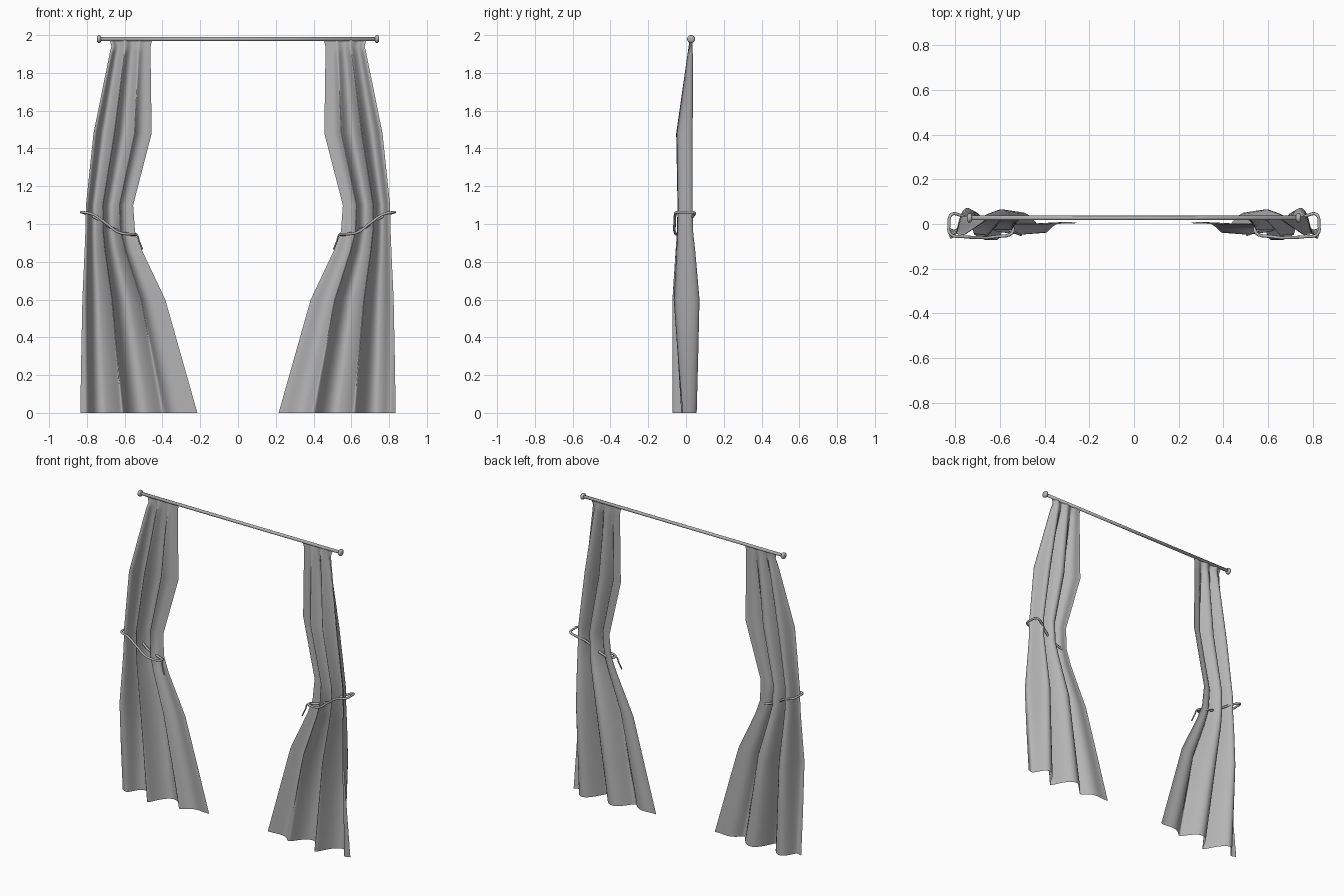
import bpy, bmesh, math
from mathutils import Vector

cube = bpy.data.objects.get("Cube")
if cube:
    bpy.data.objects.remove(cube, do_unlink=True)

grey = bpy.data.materials.new("plain_grey")
grey.use_nodes = True
colour = (0.46, 0.46, 0.46, 1)
grey.diffuse_color = colour
grey.node_tree.nodes["Principled BSDF"].inputs["Base Color"].default_value = colour

ROD_Y, ROD_Z = 0.027, 1.979


def add_object(name, bm):
    mesh = bpy.data.meshes.new(name)
    bm.to_mesh(mesh)
    bm.free()
    mesh.materials.append(grey)
    for poly in mesh.polygons:
        poly.use_smooth = True
    obj = bpy.data.objects.new(name, mesh)
    bpy.context.collection.objects.link(obj)
    return obj


def smooth(t):
    t = min(max(t, 0), 1)
    return t * t * (3 - 2 * t)


# Curtain rows: height, inner x, outer x, middle y, fold depth, inner edge y, outer edge y
ROWS = [
    (0.00, 0.215, 0.835, -0.007, 0.064, 0.005, -0.015),
    (0.30, 0.300, 0.830, -0.003, 0.068, 0.003, -0.042),
    (0.60, 0.385, 0.824, 0.000, 0.072, 0.000, -0.065),
    (0.86, 0.508, 0.812, -0.003, 0.052, 0.000, -0.050),
    (0.96, 0.545, 0.808, -0.005, 0.043, 0.003, -0.045),
    (1.10, 0.555, 0.805, -0.005, 0.040, 0.010, -0.043),
    (1.48, 0.457, 0.765, -0.008, 0.044, 0.030, -0.050),
    (1.90, 0.463, 0.680, 0.022, 0.014, 0.030, 0.008),
    (1.94, 0.463, 0.670, 0.024, 0.010, 0.030, 0.018),
    (1.985, 0.452, 0.682, 0.027, 0.007, 0.030, 0.024),
]
FOLDS, COLUMNS = 2.8, 64


def curtain(name, side):
    bm = bmesh.new()
    grid = []
    for z, inner, outer, mid, depth, inner_y, outer_y in ROWS:
        row = []
        for i in range(COLUMNS + 1):
            u = i / COLUMNS
            phase = math.tau * FOLDS * u
            x = outer + (inner - outer) * u
            # lean the folds sideways, but keep both edges on the outline
            x += 0.3 * depth * math.sin(phase) * math.sin(math.pi * u)
            # full folds in the body, blending into the two free edges
            blend = smooth(u / 0.13) * smooth((1 - u) / 0.55)
            fold = mid - depth * math.cos(phase)
            edge = outer_y + (inner_y - outer_y) * u
            y = edge + (fold - edge) * blend
            row.append(bm.verts.new((side * x, y, z)))
        grid.append(row)
    for low, high in zip(grid, grid[1:]):
        for i in range(COLUMNS):
            face = [low[i], low[i + 1], high[i + 1], high[i]]
            bm.faces.new(face if side < 0 else face[::-1])
    return add_object(name, bm)


def cord(name, points, side, radius, closed=False):
    curve = bpy.data.curves.new(name, "CURVE")
    curve.dimensions = "3D"
    curve.bevel_depth = radius
    curve.bevel_resolution = 2
    curve.resolution_u = 6
    curve.use_fill_caps = True
    spline = curve.splines.new("BEZIER")
    spline.bezier_points.add(len(points) - 1)
    for bp, (x, y, z) in zip(spline.bezier_points, points):
        bp.co = Vector((side * x, y, z))
        bp.handle_left_type = bp.handle_right_type = "AUTO"
    spline.use_cyclic_u = closed
    curve.materials.append(grey)
    obj = bpy.data.objects.new(name, curve)
    bpy.context.collection.objects.link(obj)
    return obj


def lathe_x(name, profile, centre_x, side, segments=20):
    # Turned shape around the rod axis from (offset, radius) pairs
    bm = bmesh.new()
    rings = []
    for dx, r in profile:
        ring = []
        for k in range(segments):
            a = math.tau * k / segments
            ring.append(bm.verts.new((side * (centre_x + dx),
                                      ROD_Y + r * math.cos(a), ROD_Z + r * math.sin(a))))
        rings.append(ring)
    for a, b in zip(rings, rings[1:]):
        for k in range(segments):
            n = (k + 1) % segments
            bm.faces.new((a[k], a[n], b[n], b[k]))
    bm.faces.new(rings[0])
    bm.faces.new(rings[-1])
    bmesh.ops.recalc_face_normals(bm, faces=bm.faces)
    return add_object(name, bm)


# Rod
lathe_x("curtain_rod", [(-0.735, 0.01), (0.735, 0.01)], 0, 1)

TIE = [(0.54, -0.025, 0.945), (0.63, -0.058, 0.955), (0.70, -0.060, 1.005),
       (0.77, -0.056, 1.052), (0.822, -0.045, 1.062), (0.828, 0.0, 1.062),
       (0.818, 0.042, 1.06), (0.78, 0.040, 1.045), (0.73, 0.015, 1.02),
       (0.66, 0.0, 0.975), (0.57, -0.005, 0.945)]
TAIL = [(0.56, -0.03, 0.945), (0.538, -0.035, 0.945), (0.524, -0.042, 0.91), (0.506, -0.050, 0.865)]
KNOB = [(-0.012, 0.011), (-0.008, 0.019), (0, 0.021), (0.006, 0.019), (0.010, 0.010)]

# Curtains, tie cords and rod ends on both sides
for label, side in (("left", 1), ("right", -1)):
    curtain(label + "_curtain", side)
    cord(label + "_tie_cord", TIE, side, 0.007, closed=True)
    cord(label + "_cord_tail", TAIL, side, 0.0045)
    lathe_x(label + "_rod_end", KNOB, 0.737, side)
